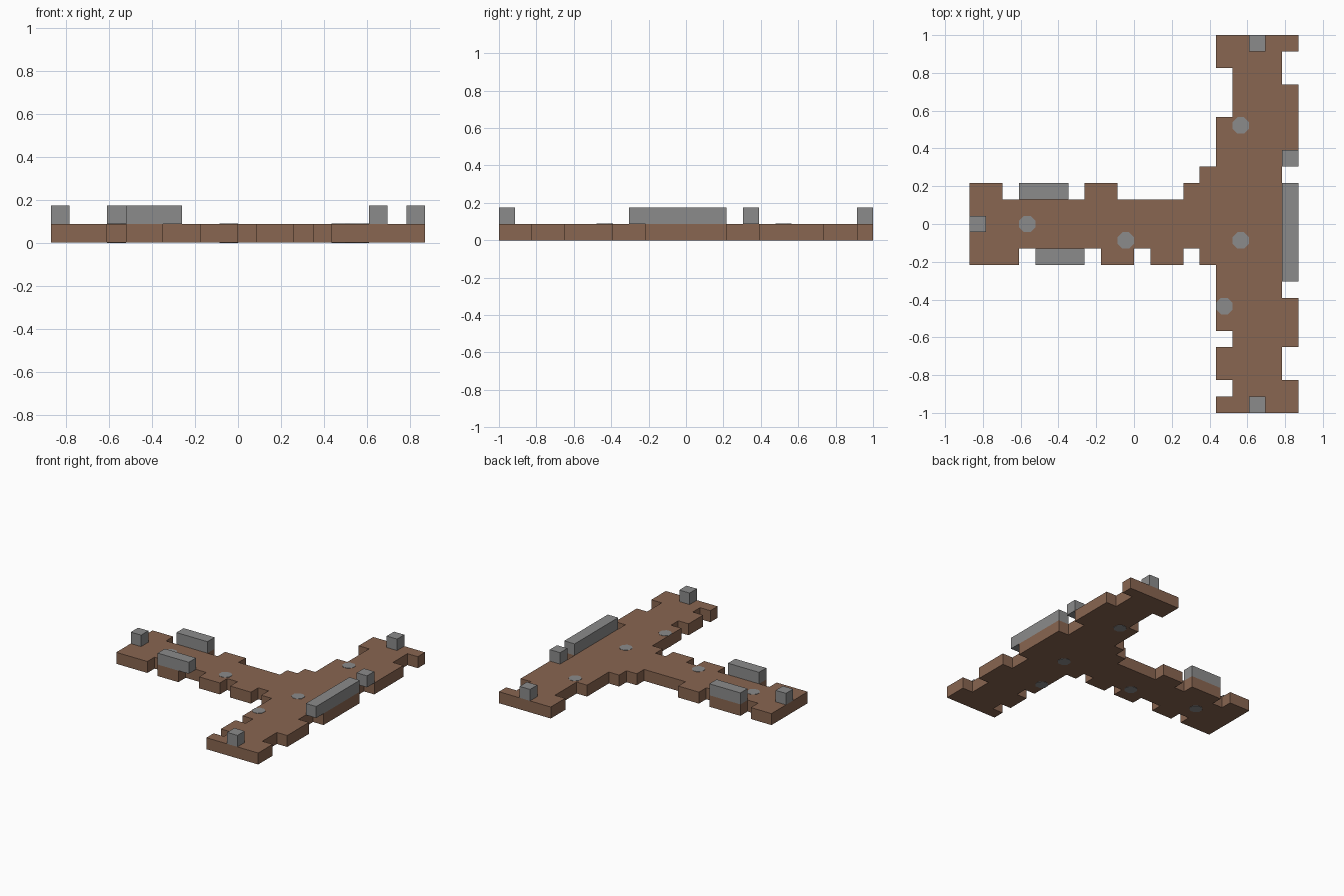
import bpy
import bmesh
import math
from mathutils import Matrix

cube = bpy.data.objects.get("Cube")
if cube:
    bpy.data.objects.remove(cube, do_unlink=True)

U = 2 / 23  # one block of the layout grid


def material(name, color):
    m = bpy.data.materials.new(name)
    m.use_nodes = True
    m.diffuse_color = color
    bsdf = m.node_tree.nodes["Principled BSDF"]
    bsdf.inputs["Base Color"].default_value = color
    bsdf.inputs["Roughness"].default_value = 0.9
    return m


BROWN = material("brown_earth", (0.25, 0.132, 0.082, 1))
GREY = material("grey_stone", (0.26, 0.26, 0.26, 1))


def finish(name, bm, mat):
    bmesh.ops.recalc_face_normals(bm, faces=bm.faces)
    mesh = bpy.data.meshes.new(name)
    bm.to_mesh(mesh)
    bm.free()
    mesh.materials.append(mat)
    obj = bpy.data.objects.new(name, mesh)
    bpy.context.collection.objects.link(obj)
    return obj


def block(name, x, y, length_x=1, length_y=1):
    """Stone block standing on the slab, placed by its low corner in grid units."""
    bm = bmesh.new()
    size = Matrix.Diagonal((length_x * U, length_y * U, U, 1))
    centre = ((x + length_x / 2) * U, (y + length_y / 2) * U, 1.5 * U)
    bmesh.ops.create_cube(bm, size=1, matrix=Matrix.Translation(centre) @ size)
    return finish(name, bm, GREY)


# Ragged slab edges, one character per block
STEM_FRONT = "###.##..##.##.#"
STEM_BACK = "##.###.##....##"
BAR_INNER = "#.##.#############...##"
BAR_OUTER = "##..###..#####..####..#"

# Solid cores of the stem and the cross bar
cells = {(i, j) for i in range(16) for j in (10, 11, 12)}
cells |= {(i, j) for i in (16, 17, 18) for j in range(23)}
cells |= {(i, 9) for i, c in enumerate(STEM_FRONT) if c == "#"}
cells |= {(i, 13) for i, c in enumerate(STEM_BACK) if c == "#"}
cells |= {(15, j) for j, c in enumerate(BAR_INNER) if c == "#"}
cells |= {(19, j) for j, c in enumerate(BAR_OUTER) if c == "#"}
cells.add((14, 14))

# T-shaped ground slab
bm = bmesh.new()
for i, j in sorted(cells):
    corners = ((i, j), (i + 1, j), (i + 1, j + 1), (i, j + 1))
    bm.faces.new([bm.verts.new(((a - 10) * U, (b - 11.5) * U, 0)) for a, b in corners])
bmesh.ops.remove_doubles(bm, verts=bm.verts, dist=U / 100)
top = bmesh.ops.extrude_face_region(bm, geom=bm.faces[:], use_keep_orig=True)["geom"]
bmesh.ops.translate(bm, vec=(0, 0, U), verts=[g for g in top if isinstance(g, bmesh.types.BMVert)])
bmesh.ops.recalc_face_normals(bm, faces=bm.faces)
bmesh.ops.dissolve_limit(bm, angle_limit=math.radians(1), verts=bm.verts, edges=bm.edges)
finish("ground_slab", bm, BROWN)

# Low walls along the edges
block("outer_wall", 9, -3.5, 1, 6)
block("stem_front_wall", -6, -2.5, 3, 1)
block("stem_back_wall", -7, 1.5, 3, 1)

# Single posts
block("stem_end_post", -10, -0.5)
block("bar_back_post", 7, 10.5)
block("bar_front_post", 7, -11.5)
block("outer_post", 9, 3.5)

# Octagonal stone plugs set through the slab, just proud of its faces
LIP = 0.002
for n, (x, y) in enumerate([(-6.5, 0), (-0.5, -1), (6.5, -1), (6.5, 6), (5.5, -5)]):
    bm = bmesh.new()
    radius = U / 2 / math.cos(math.pi / 8)
    place = Matrix.Translation((x * U, y * U, U / 2)) @ Matrix.Rotation(math.pi / 8, 4, "Z")
    bmesh.ops.create_cone(bm, cap_ends=True, segments=8, radius1=radius, radius2=radius,
                          depth=U + 2 * LIP, matrix=place)
    finish(f"stone_plug_{n + 1}", bm, GREY)
